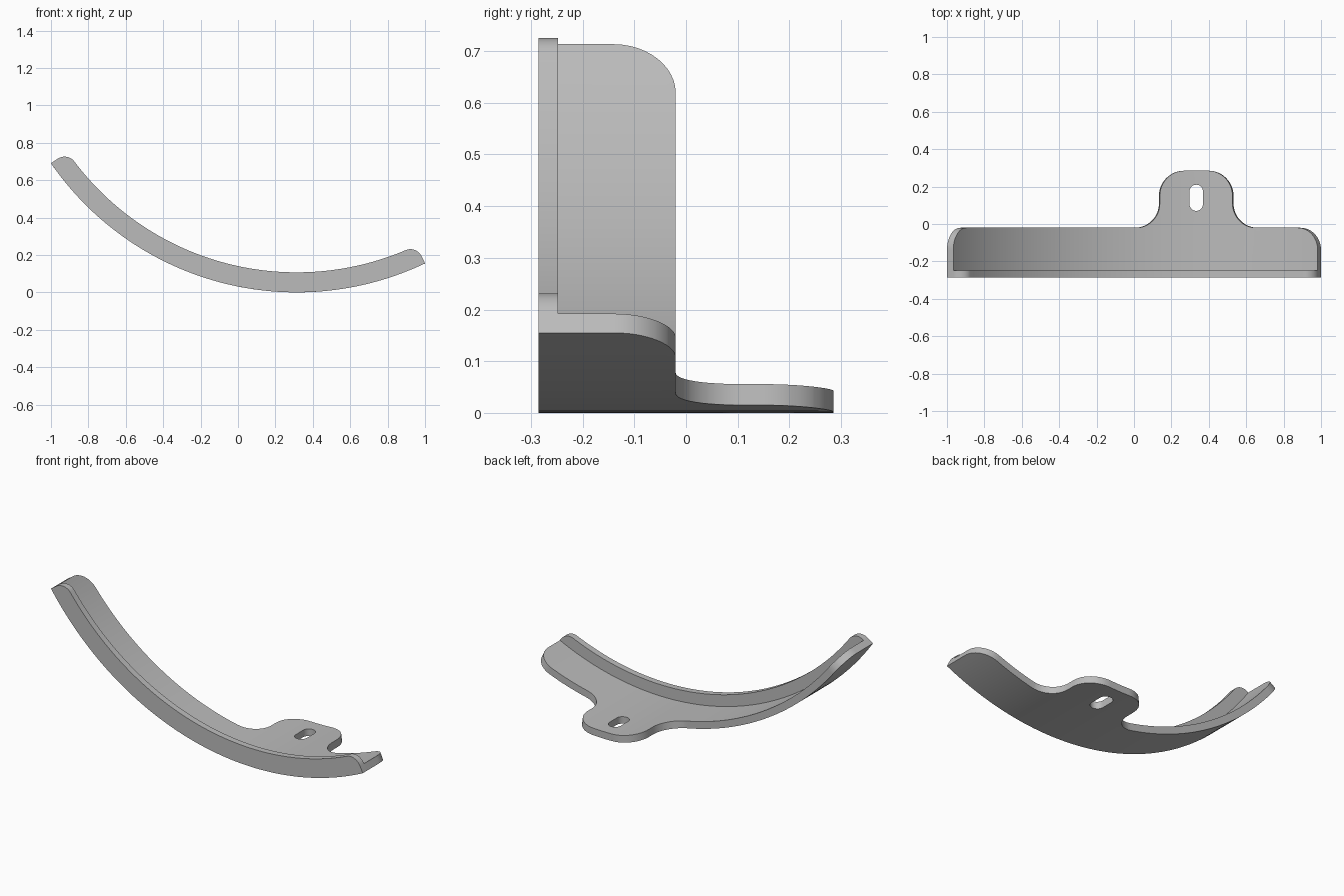
import bpy
import bmesh
import math
from mathutils import Vector

cube = bpy.data.objects.get("Cube")
if cube:
    bpy.data.objects.remove(cube, do_unlink=True)

# Main sizes: the whole part follows one large arc
R_OUT, R_SHELL, R_LIP = 1.596, 1.555, 1.489
CENTRE_X = 0.314
FRONT, LIP_BACK, SHELL_BACK, TAB_BACK = -0.285, -0.248, -0.02, 0.285
S_LEFT = R_OUT * math.asin((-1 - CENTRE_X) / R_OUT)
S_RIGHT = R_OUT * math.asin((1 - CENTRE_X) / R_OUT)
STRIPS = 72

grey = bpy.data.materials.new("plain_grey")
grey.use_nodes = True
colour = (0.5, 0.5, 0.5, 1)
grey.diffuse_color = colour
grey.node_tree.nodes["Principled BSDF"].inputs["Base Color"].default_value = colour


def rounded(corners, steps=12):
    """Outline from right-angled corners (u, v, radius)."""
    pts = [Vector(c[:2]) for c in corners]
    out = []
    for i, p in enumerate(pts):
        r = corners[i][2]
        if r == 0:
            out.append(p)
            continue
        d1 = (pts[i - 1] - p).normalized()
        d2 = (pts[(i + 1) % len(pts)] - p).normalized()
        centre = p + (d1 + d2) * r
        for k in range(steps + 1):
            a = math.pi / 2 * k / steps
            out.append(centre - (d2 * math.cos(a) + d1 * math.sin(a)) * r)
    return out


def bend(s, y, r):
    """Wrap flat arc-length coordinates around the large arc."""
    a = s / R_OUT
    return Vector((CENTRE_X + r * math.sin(a), y, R_OUT - r * math.cos(a)))


def curved_plate(name, loops, low, high, place):
    """Fill outlines, slice into strips, thicken and bend."""
    bm = bmesh.new()
    edges = []
    for loop in loops:
        vs = [bm.verts.new((p.x, p.y, low)) for p in loop]
        edges += [bm.edges.new((vs[i - 1], vs[i])) for i in range(len(vs))]
    bmesh.ops.triangle_fill(bm, edges=edges, use_beauty=True, normal=(0, 0, 1))
    for i in range(1, STRIPS):
        s = S_LEFT + (S_RIGHT - S_LEFT) * i / STRIPS
        bmesh.ops.bisect_plane(bm, geom=bm.verts[:] + bm.edges[:] + bm.faces[:],
                               dist=1e-5, plane_co=(s, 0, 0), plane_no=(1, 0, 0))
    new = bmesh.ops.extrude_face_region(bm, geom=bm.faces[:], use_keep_orig=True)
    for v in new["geom"]:
        if isinstance(v, bmesh.types.BMVert):
            v.co.z = high
    for v in bm.verts:
        v.co = place(*v.co)
    bmesh.ops.recalc_face_normals(bm, faces=bm.faces[:])
    mesh = bpy.data.meshes.new(name)
    bm.to_mesh(mesh)
    bm.free()
    mesh.materials.append(grey)
    obj = bpy.data.objects.new(name, mesh)
    bpy.context.collection.objects.link(obj)
    bpy.ops.object.select_all(action="DESELECT")
    obj.select_set(True)
    bpy.context.view_layer.objects.active = obj
    bpy.ops.object.shade_smooth_by_angle(angle=math.radians(30))


# Curved shell with mounting tab and slot
tab = 0.333 - CENTRE_X
half = 0.2
shell = rounded([
    (S_LEFT, LIP_BACK, 0), (S_RIGHT, LIP_BACK, 0), (S_RIGHT, SHELL_BACK, 0.12),
    (tab + half, SHELL_BACK, 0.13), (tab + half, TAB_BACK, 0.135),
    (tab - half, TAB_BACK, 0.135), (tab - half, SHELL_BACK, 0.13),
    (S_LEFT, SHELL_BACK, 0.12)])
w = 0.037
slot = rounded([(tab - w, 0.07, w), (tab + w, 0.07, w),
                (tab + w, 0.21, w - 0.0005), (tab - w, 0.21, w - 0.0005)])
# Drop coincident points where the slot's round ends meet
slot = [p for i, p in enumerate(slot) if (p - slot[i - 1]).length > 0.0015]
curved_plate("curved_shell_with_tab", [shell, slot], R_SHELL, R_OUT,
             lambda s, y, r: bend(s, y, r))

# Raised front lip with rounded upper ends
corner = R_SHELL - R_LIP
lip = rounded([(S_LEFT, R_OUT, 0), (S_LEFT, R_LIP, corner),
               (S_RIGHT, R_LIP, corner), (S_RIGHT, R_OUT, 0)])
curved_plate("front_lip", [lip], FRONT, LIP_BACK,
             lambda s, r, y: bend(s, y, r))
